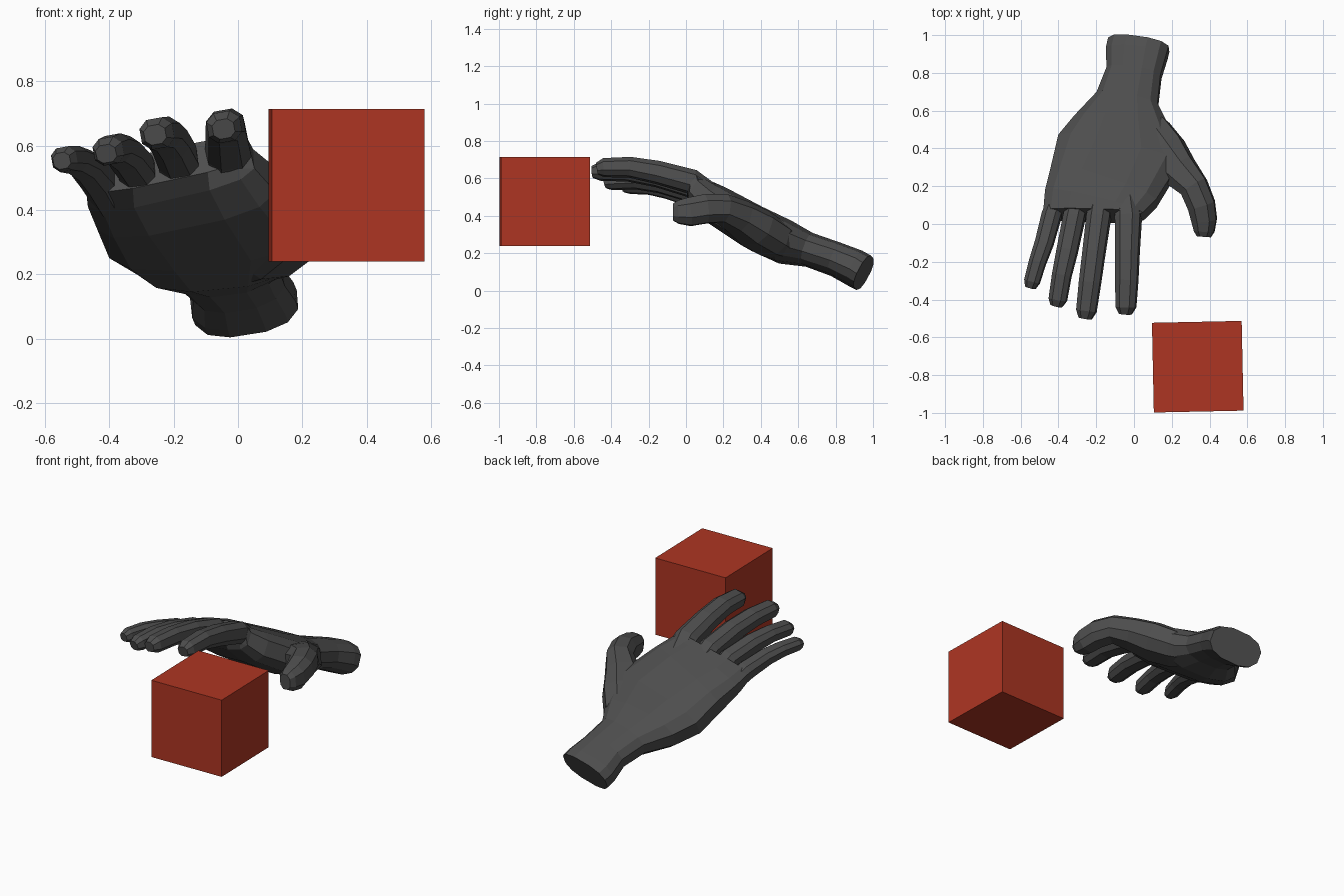
import bpy, bmesh, math
from mathutils import Vector, Matrix


def material(name, rgb):
    m = bpy.data.materials.new(name)
    m.diffuse_color = (*rgb, 1)
    return m


grey = material("dark grey", (0.075, 0.075, 0.075))
red = material("brick red", (0.42, 0.036, 0.016))


def add_object(name, bm, mat):
    bmesh.ops.recalc_face_normals(bm, faces=bm.faces)
    mesh = bpy.data.meshes.new(name)
    bm.to_mesh(mesh)
    bm.free()
    mesh.materials.append(mat)
    obj = bpy.data.objects.new(name, mesh)
    bpy.context.collection.objects.link(obj)
    return obj


def loft(name, sections, sides=8):
    """Skin rounded rings along a path: x, y, z, half width, half thickness, roll, roundness."""
    bm = bmesh.new()
    pts = [Vector(s[:3]) for s in sections]
    rings = []
    for i, (x, y, z, w, t, roll, power) in enumerate(sections):
        d = (pts[min(i + 1, len(pts) - 1)] - pts[max(i - 1, 0)]).normalized()
        side = Vector((0, 0, 1)).cross(d).normalized()
        if side.x < 0:
            side = -side
        up = side.cross(d).normalized()
        if up.z < 0:
            up = -up
        r = math.radians(roll)
        s2 = side * math.cos(r) + up * math.sin(r)
        u2 = up * math.cos(r) - side * math.sin(r)
        ring = []
        for k in range(sides):
            a = 2 * math.pi * (k + 0.5) / sides
            c, s = math.cos(a), math.sin(a)
            c = math.copysign(abs(c) ** power, c)
            s = math.copysign(abs(s) ** power, s)
            ring.append(bm.verts.new(pts[i] + s2 * w * c + u2 * t * s))
        rings.append(ring)
    for a, b in zip(rings, rings[1:]):
        for k in range(sides):
            n = (k + 1) % sides
            bm.faces.new((a[k], a[n], b[n], b[k]))
    bm.faces.new(rings[0])
    bm.faces.new(rings[-1][::-1])
    return add_object(name, bm, grey)


# wrist and palm, widening and flattening towards the knuckles
hand = loft("hand", [
    (0.025, 0.950, 0.096, 0.168, 0.098, 10, 0.8),
    (0.015, 0.905, 0.120, 0.168, 0.098, 10, 0.8),
    (0.000, 0.800, 0.168, 0.150, 0.090, 10, 0.8),
    (-0.035, 0.660, 0.218, 0.170, 0.090, 8, 0.8),
    (-0.062, 0.530, 0.260, 0.262, 0.118, 6, 0.8),
    (-0.080, 0.380, 0.330, 0.340, 0.120, 8, 0.75),
    (-0.160, 0.200, 0.435, 0.305, 0.108, 13, 0.65),
    (-0.210, 0.100, 0.500, 0.278, 0.082, 15, 0.6),
    (-0.220, 0.045, 0.540, 0.268, 0.062, 15, 0.6),
], sides=12)

# fingers: sunken root, knuckle, middle, end joint and blunt tip
fingers = {
    "index_finger": [(-0.040, 0.15, 0.500, 0.060, 0.060), (-0.030, 0.03, 0.583, 0.072, 0.066),
                     (-0.035, -0.15, 0.632, 0.066, 0.062), (-0.038, -0.30, 0.660, 0.062, 0.055),
                     (-0.043, -0.44, 0.658, 0.056, 0.050), (-0.045, -0.475, 0.652, 0.036, 0.032)],
    "middle_finger": [(-0.170, 0.15, 0.480, 0.060, 0.060), (-0.188, 0.03, 0.562, 0.066, 0.066),
                      (-0.212, -0.15, 0.612, 0.062, 0.060), (-0.233, -0.31, 0.637, 0.060, 0.053),
                      (-0.252, -0.46, 0.638, 0.055, 0.050), (-0.258, -0.50, 0.634, 0.036, 0.032)],
    "ring_finger": [(-0.290, 0.15, 0.450, 0.056, 0.056), (-0.318, 0.03, 0.532, 0.060, 0.062),
                    (-0.353, -0.14, 0.575, 0.058, 0.054), (-0.382, -0.27, 0.590, 0.053, 0.048),
                    (-0.403, -0.40, 0.583, 0.050, 0.045), (-0.410, -0.432, 0.575, 0.034, 0.030)],
    "little_finger": [(-0.395, 0.16, 0.425, 0.050, 0.054), (-0.438, 0.04, 0.497, 0.054, 0.056),
                      (-0.475, -0.10, 0.538, 0.051, 0.048), (-0.510, -0.20, 0.556, 0.047, 0.043),
                      (-0.540, -0.305, 0.558, 0.043, 0.040), (-0.548, -0.337, 0.553, 0.029, 0.027)],
}
parts = [loft(n, [(*s, 10, 0.8) for s in secs]) for n, secs in fingers.items()]

# thumb with its fleshy base
thumb = [
    (0.000, 0.560, 0.225, 0.090, 0.070),
    (0.085, 0.470, 0.275, 0.125, 0.100),
    (0.155, 0.370, 0.335, 0.135, 0.105),
    (0.240, 0.280, 0.395, 0.102, 0.092),
    (0.318, 0.195, 0.438, 0.080, 0.080),
    (0.357, 0.100, 0.437, 0.077, 0.082),
    (0.372, 0.020, 0.422, 0.070, 0.080),
    (0.372, -0.040, 0.420, 0.056, 0.065),
    (0.370, -0.068, 0.420, 0.038, 0.048),
]
parts.append(loft("thumb", [(*s, 5, 0.8) for s in thumb]))

# fuse the digits into the palm
bpy.context.view_layer.objects.active = hand
for part in parts:
    mod = hand.modifiers.new("fuse", "BOOLEAN")
    mod.operation = "UNION"
    mod.solver = "EXACT"
    mod.object = part
    bpy.ops.object.modifier_apply(modifier=mod.name)
    bpy.data.objects.remove(part)

# block in front of the hand, turned very slightly
bm = bmesh.new()
bmesh.ops.create_cube(bm, size=0.475, matrix=Matrix.Translation((0.3375, -0.7555, 0.477))
                      @ Matrix.Rotation(math.radians(1.2), 4, "Z"))
add_object("block", bm, red)
